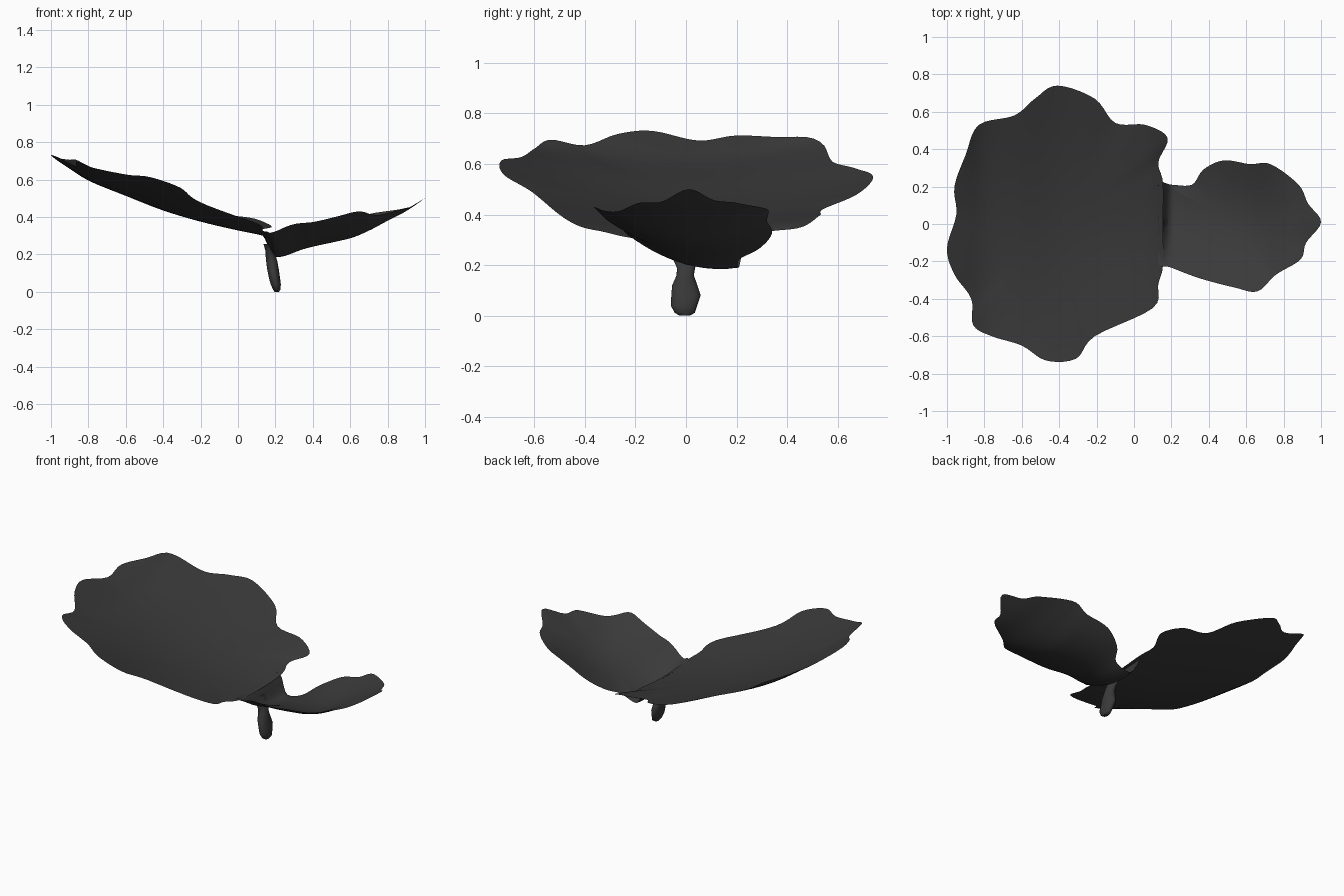
import bpy, bmesh, math
from mathutils import Vector

if "Cube" in bpy.data.objects:
    bpy.data.objects.remove(bpy.data.objects["Cube"])

mat = bpy.data.materials.new("dark_leaf")
mat.diffuse_color = (0.042, 0.042, 0.042, 1)
mat.use_nodes = True
mat.node_tree.nodes["Principled BSDF"].inputs["Base Color"].default_value = mat.diffuse_color


def interp(table, x):
    """Smoothed lookup through (x, value) pairs (Catmull-Rom style tangents)."""
    if x <= table[0][0]:
        return table[0][1]
    if x >= table[-1][0]:
        return table[-1][1]
    for i in range(len(table) - 1):
        (x0, v0), (x1, v1) = table[i], table[i + 1]
        if x <= x1:
            pa, pb = table[max(i - 1, 0)], table[min(i + 2, len(table) - 1)]
            h = x1 - x0
            m0 = (v1 - pa[1]) / (x1 - pa[0]) * h
            m1 = (pb[1] - v0) / (pb[0] - x0) * h
            t = (x - x0) / h
            return ((2*t**3 - 3*t*t + 1) * v0 + (t**3 - 2*t*t + t) * m0
                    + (3*t*t - 2*t**3) * v1 + (t**3 - t*t) * m1)


def smooth_loop(pts, steps=5):
    """Closed Catmull-Rom curve through the outline points."""
    out, n = [], len(pts)
    for i in range(n):
        a, b, c, d = (Vector(pts[(i + k) % n]) for k in (-1, 0, 1, 2))
        for s in range(steps):
            t = s / steps
            out.append(0.5 * (2*b + (c - a)*t + (2*a - 5*b + 4*c - d)*t*t
                              + (3*b - a - 3*c + d)*t**3))
    return out


def finish(bm, name):
    bmesh.ops.recalc_face_normals(bm, faces=bm.faces)
    me = bpy.data.meshes.new(name)
    bm.to_mesh(me)
    bm.free()
    me.materials.append(mat)
    ob = bpy.data.objects.new(name, me)
    bpy.context.collection.objects.link(ob)
    bpy.ops.object.select_all(action='DESELECT')
    ob.select_set(True)
    bpy.context.view_layer.objects.active = ob
    bpy.ops.object.shade_smooth_by_angle(angle=math.radians(50))


def bridge(bm, a, b):
    for i in range(len(a)):
        j = (i + 1) % len(a)
        bm.faces.new((a[i], a[j], b[j], b[i]))


def leaf(name, outline, centre, height, thick, rings=18):
    """Thin lens-like blade: two skins of concentric rings sharing the rim."""
    bm = bmesh.new()
    loop, c = smooth_loop(outline), Vector(centre)
    rim = [bm.verts.new((p.x, p.y, height(p.x, p.y))) for p in loop]
    for lift in (thick, 0):
        prev = rim
        for r in range(rings - 1, 0, -1):
            t = r / rings
            ring = []
            for p in loop:
                q = c.lerp(p, t)
                ring.append(bm.verts.new((q.x, q.y, height(q.x, q.y) + lift * (1 - t**4))))
            bridge(bm, prev, ring)
            prev = ring
        hub = bm.verts.new((c.x, c.y, height(c.x, c.y) + lift))
        for i in range(len(prev)):
            bm.faces.new((prev[i], prev[(i + 1) % len(prev)], hub))
    finish(bm, name)


# Large leaf: cupped, rising to the left
BIG = [(-1, .725), (-.9, .658), (-.8, .595), (-.6, .513), (-.4, .435), (-.2, .375),
       (0, .328), (.1, .308), (.19, .285)]
FRONT_CUP = [(-1, .3), (-.86, .22), (-.6, .27), (-.4, .29), (.2, .29)]
BACK_CUP = [(-1, .35), (-.9, .35), (-.83, .27), (-.6, .23), (-.4, .2), (-.1, .24), (.1, .3)]


def big_height(x, y):
    return interp(BIG, x) + interp(FRONT_CUP if y < 0 else BACK_CUP, x) * y * y


leaf("large_leaf",
     [(-.41, .74), (-.21, .67), (-.1, .54), (.06, .53), (.18, .46), (.13, .33),
      (.155, .22), (.155, 0), (.155, -.22), (.13, -.32), (.1, -.45), (-.21, -.6),
      (-.31, -.72), (-.47, -.73), (-.6, -.65), (-.76, -.6), (-.86, -.54),
      (-.87, -.4), (-.96, -.27), (-1, -.13), (-.95, .05), (-.96, .2), (-.9, .37),
      (-.83, .53), (-.64, .58), (-.53, .67)],
     (-.4, 0), big_height, .018)

# Small leaf: folds down from the large one, then rises to the right
SMALL = [(.13, .305), (.15, .275), (.175, .225), (.21, .203), (.35, .238), (.6, .287),
         (.7, .327), (.8, .38), (.9, .432), (1, .5)]
TILT = [(.13, 0), (.2, -.27), (.4, -.15), (.7, 0)]
CUP = [(.13, .3), (.2, 1), (.4, .85), (.6, .92), (.75, .75), (.9, .5), (1, .3)]


def small_height(x, y):
    return interp(SMALL, x) + interp(TILT, x) * y + interp(CUP, x) * y * y


leaf("small_leaf",
     [(.2, .21), (.31, .21), (.37, .29), (.48, .34), (.62, .32), (.73, .32),
      (.88, .21), (.93, .11), (1, .01), (.92, -.1), (.89, -.19), (.76, -.27),
      (.66, -.36), (.54, -.34), (.35, -.29), (.19, -.23), (.13, -.21), (.13, 0),
      (.13, .21)],
     (.55, 0), small_height, .015, 26)

# Stem: flattened bulb, (z, x centre, x radius, y radius, y centre)
bm = bmesh.new()
prev = None
for z, cx, rx, ry, cy in [(0, .207, .012, .02, -.005), (.012, .207, .02, .04, -.005),
                          (.04, .202, .027, .052, -.008), (.08, .194, .03, .058, 0),
                          (.12, .187, .031, .05, -.005), (.16, .181, .03, .034, -.003),
                          (.19, .175, .027, .036, 0), (.22, .165, .018, .05, 0),
                          (.255, .15, .014, .055, 0)]:
    ring = [bm.verts.new((cx + rx * math.cos(a), cy + ry * math.sin(a), z))
            for a in (2 * math.pi * i / 20 for i in range(20))]
    if prev:
        bridge(bm, prev, ring)
    else:
        bm.faces.new(ring)
    prev = ring
bm.faces.new(prev)
finish(bm, "stem")
